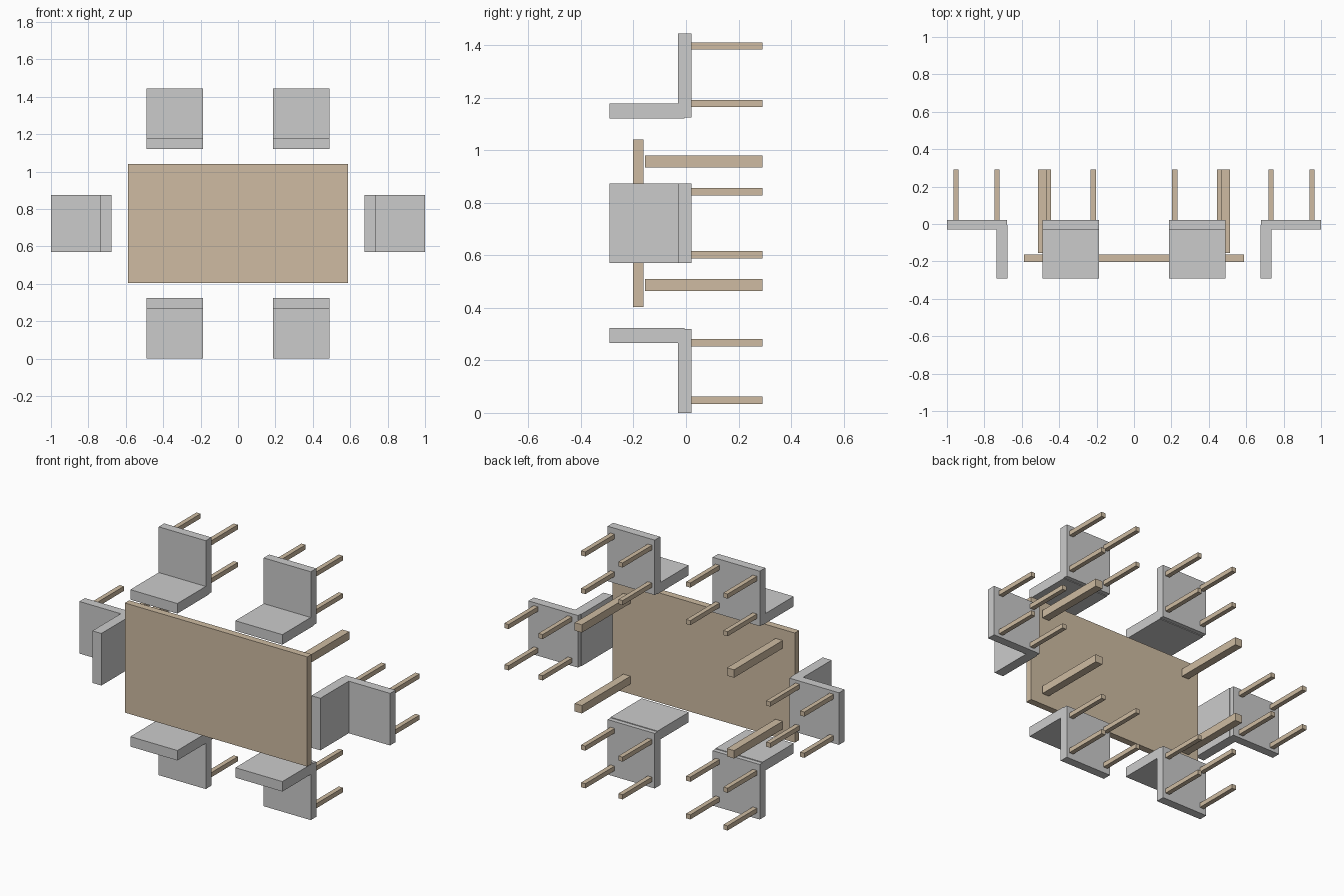
import bpy

if "Cube" in bpy.data.objects:
    bpy.data.objects.remove(bpy.data.objects["Cube"])

MID = 0.7225  # height of the table centre; the whole set is tipped over, legs pointing to +y

wood = bpy.data.materials.new("wood")
wood.diffuse_color = (0.62, 0.50, 0.36, 1)
wood.use_nodes = True
wood.node_tree.nodes["Principled BSDF"].inputs["Base Color"].default_value = wood.diffuse_color


def box(name, x, y, z, mat=None):
    """Box from (low, high) ranges on each axis."""
    c = [(a + b) / 2 for a, b in (x, y, z)]
    bpy.ops.mesh.primitive_cube_add(size=1, location=c)
    ob = bpy.context.object
    ob.name = name
    ob.scale = [abs(b - a) for a, b in (x, y, z)]
    bpy.ops.object.transform_apply(location=False, rotation=False, scale=True)
    if mat:
        ob.data.materials.append(mat)
    return ob


def around(c, h):
    return (c - h, c + h)


def chair(axis, sign, inner, side):
    """Chair facing the table: inner = distance of its backrest edge, side = sideways centre."""
    def part(name, out, y, across, mat=None):
        o = sorted(sign * (inner + v) for v in out)
        a = [side + v for v in across]
        x, z = (o, a) if axis == "x" else (a, o)
        box(name, x, y, [v + MID for v in z], mat)

    part("chair_seat", (0.004, 0.324), (-0.03, 0.021), (-0.1515, 0.1515))
    part("chair_panel", (0, 0.058), (-0.291, -0.005), (-0.1515, 0.1515))
    for r in (0.057, 0.276):
        for t in (-0.12, 0.12):
            part("chair_leg", around(r, 0.0135), (0.021, 0.291), around(t, 0.0135), wood)


# Table
box("table_top", (-0.587, 0.587), (-0.202, -0.162), around(MID, 0.319), wood)
for sx in (-1, 1):
    for sz in (-1, 1):
        box("table_leg", around(sx * 0.49, 0.023), (-0.156, 0.291),
            around(MID + sz * 0.235, 0.023), wood)

# Chairs: one at each end, two along each long side
for s in (-1, 1):
    chair("x", s, 0.676, 0)
    for t in (-0.338, 0.338):
        chair("z", s, 0.3985, t)
